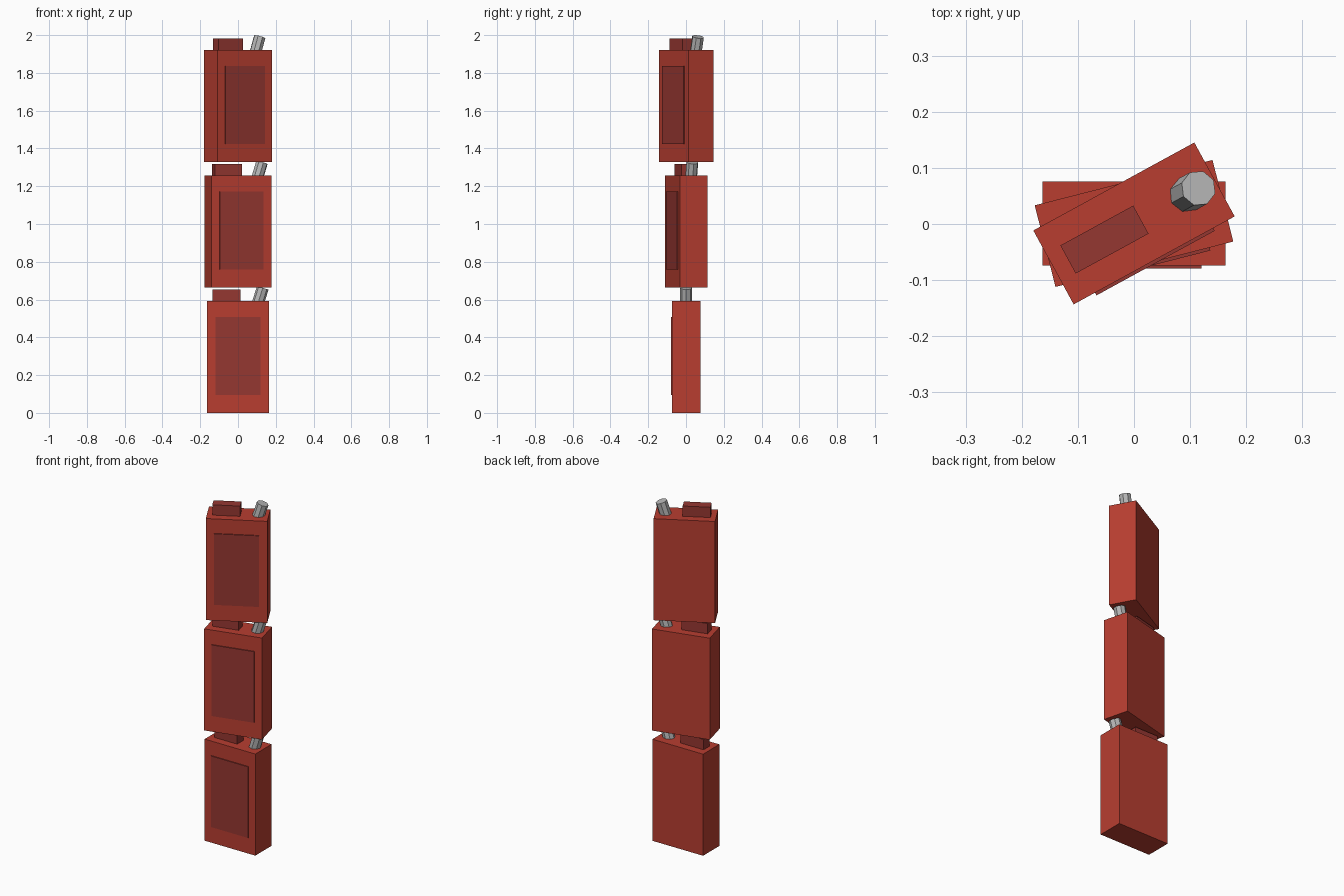
import bpy
from math import sin, cos
from mathutils import Matrix, Vector

cube = bpy.data.objects.get("Cube")
if cube:
    bpy.data.objects.remove(cube, do_unlink=True)


def material(name, rgb):
    mat = bpy.data.materials.new(name)
    mat.use_nodes = True
    mat.diffuse_color = (*rgb, 1)
    mat.node_tree.nodes["Principled BSDF"].inputs["Base Color"].default_value = (*rgb, 1)
    return mat


RED = material("can_red", (0.48, 0.048, 0.03))
DARK_RED = material("dark_red", (0.30, 0.038, 0.031))
STEEL = material("steel_grey", (0.48, 0.48, 0.48))


def finish(obj, name, local, mat, place):
    obj.name = name
    obj.matrix_world = place @ local
    obj.data.materials.append(mat)


def box(name, size, centre, mat, place):
    bpy.ops.mesh.primitive_cube_add(size=1)
    local = Matrix.Translation(centre) @ Matrix.Diagonal((*size, 1))
    finish(bpy.context.object, name, local, mat, place)


def spout(name, radius, length, tip, tilt, place):
    bpy.ops.mesh.primitive_cylinder_add(vertices=8, radius=radius, depth=length)
    axis = Vector((sin(tilt), 0, cos(tilt)))
    local = Matrix.Translation(Vector(tip) - axis * length / 2) @ Matrix.Rotation(tilt, 4, 'Y')
    finish(bpy.context.object, name, local, STEEL, place)


# Three stacked fuel cans, each twisted a little further than the one below
for i, level in enumerate(("bottom", "middle", "top")):
    place = Matrix.Translation((0, 0.001, i * 0.6645)) @ Matrix.Rotation(i * 0.25, 4, 'Z')
    box(level + "_can_body", (0.327, 0.15, 0.593), (0, 0, 0.2965), RED, place)
    box(level + "_front_panel", (0.24, 0.014, 0.415), (0, -0.0735, 0.301), DARK_RED, place)
    box(level + "_handle", (0.148, 0.057, 0.07), (-0.06, 0, 0.618), DARK_RED, place)
    spout(level + "_spout", 0.032, 0.12, (0.131, 0, 0.662), 0.3, place)
